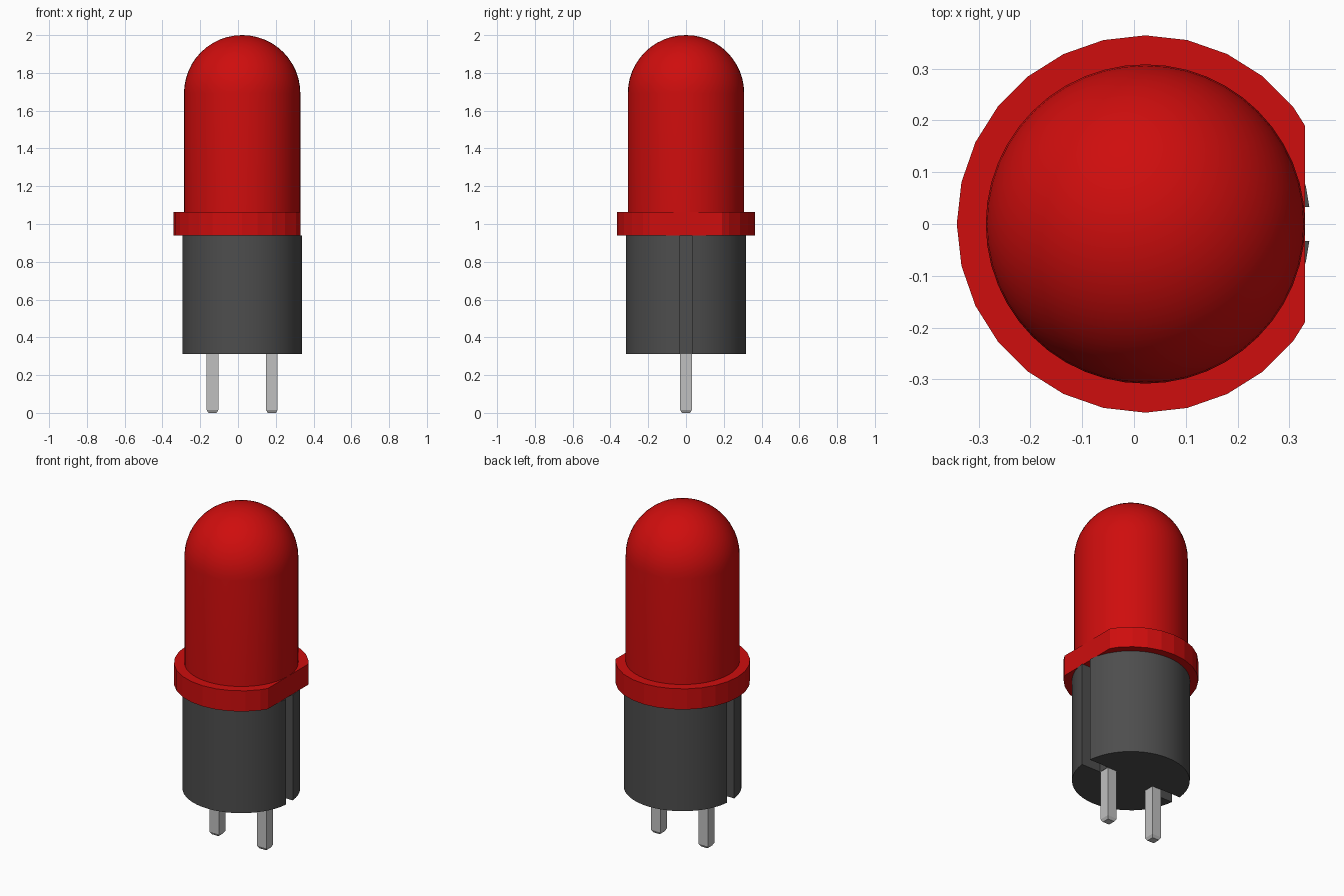
import bpy, bmesh
from math import sin, cos, pi, asin, radians

CX = 0.022  # axis of the round parts


def material(name, color):
    m = bpy.data.materials.new(name)
    m.use_nodes = True
    m.diffuse_color = color
    m.node_tree.nodes["Principled BSDF"].inputs["Base Color"].default_value = color
    return m


def finish(name, bm, mat, smooth=None):
    bmesh.ops.recalc_face_normals(bm, faces=bm.faces)
    me = bpy.data.meshes.new(name)
    bm.to_mesh(me)
    bm.free()
    me.materials.append(mat)
    ob = bpy.data.objects.new(name, me)
    bpy.context.collection.objects.link(ob)
    if smooth:
        bpy.ops.object.select_all(action='DESELECT')
        ob.select_set(True)
        bpy.context.view_layer.objects.active = ob
        bpy.ops.object.shade_smooth_by_angle(angle=radians(smooth))
    return ob


def prism(outline, z0, z1):
    """Extrude a flat outline, given around the axis, from z0 to z1."""
    bm = bmesh.new()
    face = bm.faces.new([bm.verts.new((CX + x, y, z0)) for x, y in outline])
    top = bmesh.ops.extrude_face_region(bm, geom=[face])["geom"]
    verts = [v for v in top if isinstance(v, bmesh.types.BMVert)]
    bmesh.ops.translate(bm, verts=verts, vec=(0, 0, z1 - z0))
    return bm


if "Cube" in bpy.data.objects:
    bpy.data.objects.remove(bpy.data.objects["Cube"])

red = material("red plastic", (0.62, 0.004, 0.004, 1))
dark = material("dark grey plastic", (0.075, 0.075, 0.075, 1))
metal = material("pale metal", (0.53, 0.53, 0.53, 1))

# Lens: cylinder with a hemispherical cap, spun from a half profile
R = 0.308
bm = bmesh.new()
profile = [(R, 0.95)] + [(R * cos(a), 2 - R + R * sin(a))
                         for a in (i * pi / 24 for i in range(12))] + [(0, 2)]
verts = [bm.verts.new((CX + r, 0, z)) for r, z in profile]
edges = [bm.edges.new(pair) for pair in zip(verts, verts[1:])]
bmesh.ops.spin(bm, geom=verts + edges, cent=(CX, 0, 0), axis=(0, 0, 1),
               angle=2 * pi, steps=48)
bmesh.ops.remove_doubles(bm, verts=bm.verts, dist=0.0005)
finish("lens", bm, red, 40)

# Flange: low-sided disc with one side cut flat
F, SIDES = 0.364, 28
bm = prism([(F * cos(2 * pi * i / SIDES), F * sin(2 * pi * i / SIDES))
            for i in range(SIDES)], 0.94, 1.063)
cut = bmesh.ops.bisect_plane(bm, geom=bm.verts[:] + bm.edges[:] + bm.faces[:],
                             plane_co=(0.33, 0, 0), plane_no=(1, 0, 0),
                             clear_outer=True)
rim = [e for e in cut["geom_cut"] if isinstance(e, bmesh.types.BMEdge)]
bmesh.ops.contextual_create(bm, geom=rim)
finish("flange", bm, red)

# Spacer: round body with a slot down each side, in line with the pins
S, HALF, FLOOR = 0.318, 0.033, 0.19
start = asin(HALF / S)
arc = [start + (pi - 2 * start) * i / 24 for i in range(25)]
half = [(FLOOR, HALF)] + [(S * cos(a), S * sin(a)) for a in arc] + [(-FLOOR, HALF)]
finish("spacer", prism(half + [(-x, -y) for x, y in half], 0.313, 0.94), dark, 30)

# Pins: square legs with a short tapered tip
for side, name in ((1, "left_pin"), (-1, "right_pin")):
    w = 0.031
    x = side * 0.157
    bm = prism([(x - w, -w), (x + w, -w), (x + w, w), (x - w, w)], 0.016, 0.9)
    base = min(bm.faces, key=lambda f: f.calc_center_median().z)
    tip = bmesh.ops.extrude_face_region(bm, geom=[base])["geom"]
    tip_verts = [v for v in tip if isinstance(v, bmesh.types.BMVert)]
    for v in tip_verts:
        v.co.x = CX + x + (v.co.x - CX - x) * 0.7
        v.co.y *= 0.7
        v.co.z = 0
    bmesh.ops.delete(bm, geom=[base], context='FACES_ONLY') if base.is_valid else None
    finish(name, bm, metal)
